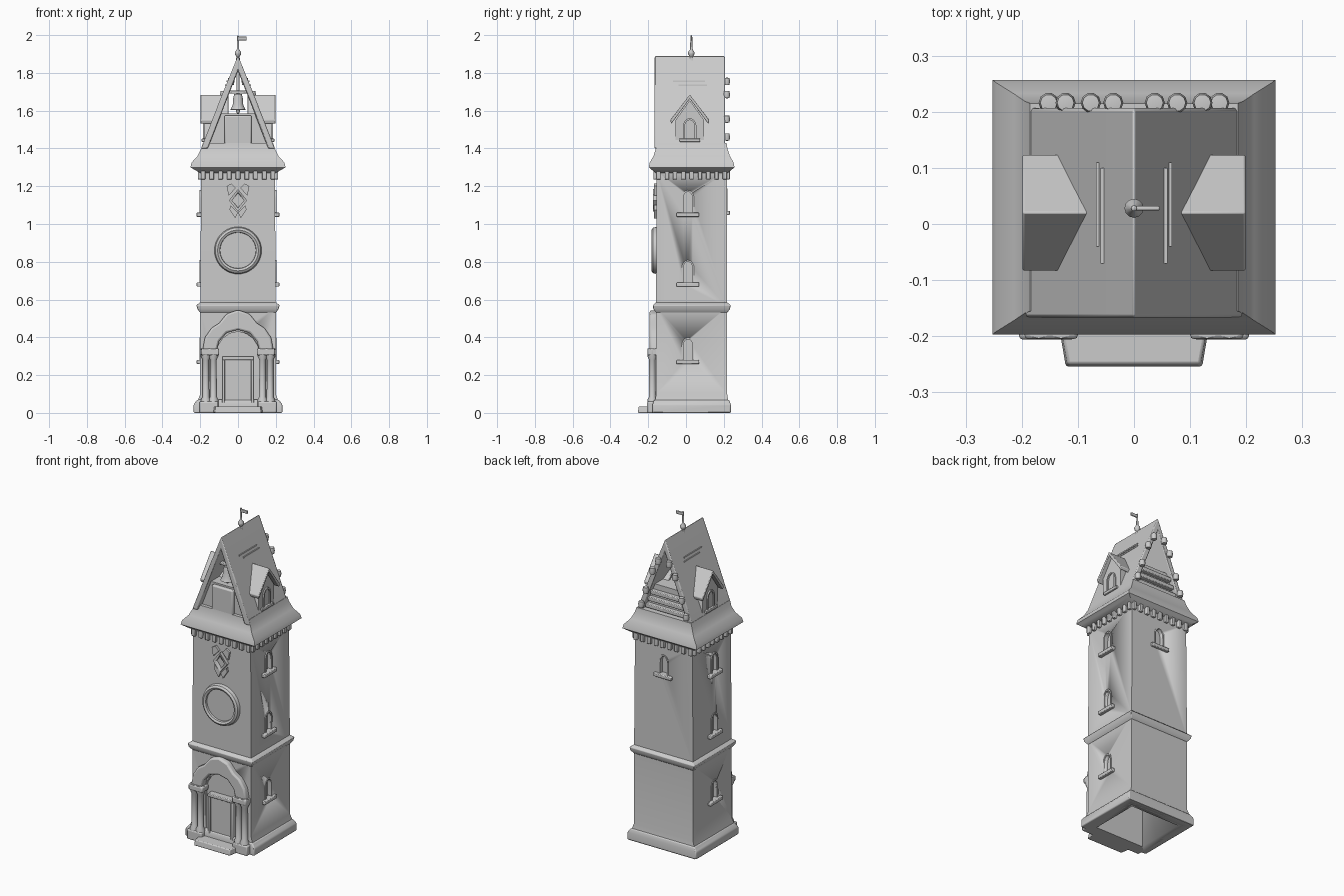
import bpy, bmesh, math
from mathutils import Vector

cube = bpy.data.objects.get("Cube")
if cube:
    bpy.data.objects.remove(cube)

stone = bpy.data.materials.new("pale_grey_stone")
stone.use_nodes = True
GREY = (0.6, 0.6, 0.6, 1)
stone.diffuse_color = GREY
stone.node_tree.nodes["Principled BSDF"].inputs["Base Color"].default_value = GREY

MID = 0.03                       # depth of the tower's centre line
FRONT, BACK = -0.16, 0.215       # wall planes


def finish(name, bm, bevel=0, smooth=True):
    bmesh.ops.recalc_face_normals(bm, faces=bm.faces)
    mesh = bpy.data.meshes.new(name)
    bm.to_mesh(mesh)
    bm.free()
    ob = bpy.data.objects.new(name, mesh)
    bpy.context.collection.objects.link(ob)
    mesh.materials.append(stone)
    if bevel:
        mod = ob.modifiers.new("soft_edges", "BEVEL")
        mod.width, mod.segments, mod.limit_method = bevel, 2, "ANGLE"
    activate(ob)
    if smooth:
        bpy.ops.object.shade_smooth_by_angle(angle=math.radians(40))
    return ob


def activate(ob):
    bpy.ops.object.select_all(action="DESELECT")
    ob.select_set(True)
    bpy.context.view_layer.objects.active = ob


def prism(name, profile, axis, a, b, bevel=0):
    """Extrude a (u, z) outline along x or y from a to b."""
    bm = bmesh.new()
    place = (lambda u, z, t: (t, u, z)) if axis == "x" else (lambda u, z, t: (u, t, z))
    ends = [[bm.verts.new(place(u, z, t)) for u, z in profile] for t in (a, b)]
    bm.faces.new(ends[0])
    bm.faces.new(ends[1][::-1])
    n = len(profile)
    for i in range(n):
        j = (i + 1) % n
        bm.faces.new((ends[0][i], ends[0][j], ends[1][j], ends[1][i]))
    return finish(name, bm, bevel)


def box(name, x, y, z, bevel=0):
    return prism(name, [(x[0], z[0]), (x[1], z[0]), (x[1], z[1]), (x[0], z[1])], "y", *y, bevel)


def stack(name, rings, bevel=0):
    """Rectangular rings (z, half width, half depth) joined bottom to top."""
    bm = bmesh.new()
    loops = [[bm.verts.new((sx * w, MID + sy * d, z)) for sx, sy in
              ((-1, -1), (1, -1), (1, 1), (-1, 1))] for z, w, d in rings]
    bm.faces.new(loops[0])
    bm.faces.new(loops[-1])
    for lo, hi in zip(loops, loops[1:]):
        for i in range(4):
            j = (i + 1) % 4
            bm.faces.new((lo[i], lo[j], hi[j], hi[i]))
    return finish(name, bm, bevel)


def lathe(name, profile, centre, axis="Z", steps=20, closed=False):
    """Spin (radius, height) points about an upright or front-facing axis."""
    bm = bmesh.new()
    pts = [Vector((r, 0, h)) if axis == "Z" else Vector((r, h, 0)) for r, h in profile]
    verts = [bm.verts.new(p) for p in pts]
    edges = [bm.edges.new(e) for e in zip(verts, verts[1:])]
    if closed:
        edges.append(bm.edges.new((verts[-1], verts[0])))
    bmesh.ops.spin(bm, geom=verts + edges, cent=(0, 0, 0), angle=math.tau, steps=steps,
                   axis=(0, 0, 1) if axis == "Z" else (0, 1, 0))
    bmesh.ops.remove_doubles(bm, verts=bm.verts, dist=0.0005)
    bmesh.ops.translate(bm, verts=bm.verts, vec=centre)
    return finish(name, bm)


def arch(u, z, half, height, peak=1.3):
    """Pointed-arch outline standing at z, centred on u."""
    spring = z + height - half * peak
    top = [(u + half * math.cos(math.pi * i / 8), spring + half * peak * math.sin(math.pi * i / 8))
           for i in range(9)]
    return [(u - half, z), (u + half, z)] + top


def arch_band(u, z, half, height, width):
    """Open frame outline around an arch."""
    outer = arch(u, z, half + width, height + width)[2:]
    inner = arch(u, z, half, height)[2:]
    return ([(u + half + width, z)] + outer + [(u - half - width, z), (u - half, z)]
            + inner[::-1] + [(u + half, z)])


def cut(target, cutter):
    mod = target.modifiers.new("cut", "BOOLEAN")
    mod.operation, mod.solver, mod.object = "DIFFERENCE", "EXACT", cutter
    activate(target)
    bpy.ops.object.modifier_apply(modifier=mod.name)
    bpy.data.objects.remove(cutter)


# Tower shaft, hollow from below
shaft = stack("tower_shaft", [(0, .225, .205), (.06, .215, .195), (.1, .2, .188),
                              (.56, .2, .188), (1.28, .195, .186)])
cut(shaft, box("cavity", (-.165, .165), (FRONT + .035, BACK - .035), (-.1, 1.2)))

# Plinth frame, string course and corbel band
plinth = stack("plinth", [(0, .235, .207), (.045, .235, .207), (.07, .215, .198)], .006)
cut(plinth, box("plinth_hole", (-.18, .18), (FRONT + .02, BACK - .02), (-.1, .2)))
course = stack("string_course", [(.53, .2, .188), (.55, .215, .203), (.57, .22, .206),
                                 (.585, .2, .188)], .003)
cut(course, box("course_hole", (-.18, .18), (FRONT + .02, BACK - .02), (.5, .7)))

# Niche windows with sills: three each side, one at the back
for side, tag in ((1, "left"), (-1, "right")):
    for z in (.27, .68, 1.05):
        cut(shaft, prism("niche", arch(.01, z, .024, .12), "x", side * .178, side * .3))
        prism(f"{tag}_window_frame", arch_band(.01, z, .024, .12, .009), "x", side * .185, side * .203)
        box(f"{tag}_window_sill", sorted((side * .18, side * .219)), (-.05, .07), (z - .012, z + .01), .004)
cut(shaft, prism("niche", arch(0, 1.06, .024, .12, 2), "y", BACK - .02, BACK + .1))
prism("back_window_frame", arch_band(0, 1.06, .024, .12, .009), "y", BACK - .02, BACK + .004)
box("back_window_sill", (-.06, .06), (BACK - .03, BACK + .018), (1.048, 1.07), .004)

# Dentils beneath the eaves
for i in range(9):
    t = (i - 4) / 4
    for s in (-1, 1):
        x, y = t * .185, MID + t * .175
        box("gable_side_dentil", (x - .012, x + .012),
            sorted((MID + s * .18, MID + s * .202)), (1.235, 1.29), .004)
        box("eave_side_dentil", sorted((s * .18, s * .213)), (y - .011, y + .011), (1.235, 1.29), .004)

# Portal: recess, door, columns, arch and step
cut(shaft, prism("portal_recess", arch(0, .02, .115, .41, 1.1), "y", FRONT - .1, FRONT + .022))
box("door", (-.07, .07), (FRONT - .005, FRONT + .03), (.02, .28), .004)
box("door_lintel", (-.085, .085), (FRONT - .016, FRONT + .03), (.28, .3), .004)
prism("portal_arch", [(.19, .32), (.175, .4), (.14, .45), (.1, .475), (.06, .525), (0, .545),
                      (-.06, .525), (-.1, .475), (-.14, .45), (-.175, .4), (-.19, .32),
                      (-.115, .32), (-.1, .38), (-.06, .425), (0, .44), (.06, .425),
                      (.1, .38), (.115, .32)], "y", -.192, -.14, .01)
for s in (-1, 1):
    box("door_jamb", sorted((s * .07, s * .085)), (FRONT - .014, FRONT + .03), (.02, .285), .004)
    for x in (.13, .17):
        lathe("portal_column", [(0, .02), (.026, .02), (.026, .07), (.018, .085), (.017, .28),
                                (.026, .3), (.026, .34), (0, .34)], (s * x, -.178, 0), steps=12)
    box("portal_capital", sorted((s * .1, s * .195)), (-.205, -.14), (.305, .34), .007)
    box("portal_base", sorted((s * .105, s * .205)), (-.206, -.14), (0, .06), .007)
step = bmesh.new()
ground = [step.verts.new((x, y, 0)) for x, y in ((-.14, -.15), (.14, -.15), (.122, -.255), (-.122, -.255))]
treads = [step.verts.new((v.co.x * .97, v.co.y + (.005 if v.co.y < -.2 else 0), .035)) for v in ground]
step.faces.new(ground)
step.faces.new(treads)
for i in range(4):
    j = (i + 1) % 4
    step.faces.new((ground[i], ground[j], treads[j], treads[i]))
finish("door_step", step, .005)

# Round dial and rim
dial_y = FRONT - .003
lathe("dial_rim", [(.093, .01), (.096, -.014), (.108, -.02), (.12, -.012), (.126, .01)],
      (0, dial_y, .86), "Y", 40, True)
lathe("dial_face", [(0, -.002), (.095, -.002), (.095, .01)], (0, dial_y, .86), "Y", 40)

# Diamond ornament with brackets
lozenge = [(0, 1.065), (.048, 1.125), (0, 1.185), (-.048, 1.125)]
diamond = prism("diamond_frame", lozenge, "y", FRONT - .016, FRONT + .02)
cut(diamond, prism("diamond_hole", [(u * .65, 1.125 + (z - 1.125) * .65) for u, z in lozenge],
                   "y", FRONT - .05, FRONT + .001))
for s in (-1, 1):
    prism("diamond_bracket", [(s * .012, 1.19), (s * .05, 1.15), (s * .06, 1.2), (s * .035, 1.215)],
          "y", FRONT - .01, FRONT + .01)
    prism("diamond_foot", [(0, 1.06), (s * .04, 1.1), (s * .045, 1.075), (s * .015, 1.03)],
          "y", FRONT - .01, FRONT + .01)

# Flared eaves and steep roof open at both gables
stack("flared_eaves", [(1.27, .2, .19), (1.29, .235, .215), (1.3, .252, .227), (1.325, .246, .222),
                       (1.36, .214, .202), (1.4, .195, .189), (1.43, .185, .185)])
prism("steep_roof", [(.195, 1.4), (.1, 1.645), (0, 1.892), (-.1, 1.645), (-.195, 1.4), (-.16, 1.4),
                     (0, 1.81), (.16, 1.4)], "y", -.167, .207, .006)
prism("belfry_floor", [(-.17, 1.4), (.17, 1.4), (.1, 1.585), (-.1, 1.585)], "y", -.135, .175)
box("front_gable_panel", (-.072, .072), (-.155, -.12), (1.41, 1.575), .008)
for z in (1.45, 1.495, 1.54):
    w = (1.81 - z) * .38
    box("back_gable_slat", (-w, w), (.16, .2), (z - .012, z + .012), .004)
for s in (-1, 1):
    for x, z in ((.045, 1.755), (.085, 1.685), (.13, 1.555), (.16, 1.46)):
        lathe("gable_knob", [(0, -.02), (.015, -.018), (.018, 0), (.015, .018), (0, .02)],
              (s * (x - .008), .216, z), steps=10)
    # Raised roof ribs
    for z, a, b in ((1.755, -.07, .1), (1.735, -.04, .11)):
        x = (1.892 - z) * .4
        box("roof_rib", sorted((s * (x - .01), s * (x + .005))), (a, b), (z - .004, z + .004))

# Side dormers
for s in (-1, 1):
    prism("dormer_wall", [(-.055, 1.41), (.095, 1.41), (.095, 1.55), (.02, 1.655), (-.055, 1.55)],
          "x", s * .06, s * .178)
    prism("dormer_roof", [(-.078, 1.53), (.02, 1.663), (.118, 1.53), (.124, 1.55), (.02, 1.685),
                          (-.084, 1.55)], "x", s * .05, s * .199, .004)
    prism("dormer_window_frame", arch_band(.02, 1.45, .026, .1, .01), "x", s * .17, s * .186)
    box("dormer_sill", sorted((s * .17, s * .192)), (-.035, .075), (1.435, 1.452), .003)

# Bell on its hanger
BELL = (0, -.1, 0)
lathe("bell", [(0, 1.69), (.02, 1.688), (.026, 1.665), (.028, 1.63), (.04, 1.605), (.034, 1.603),
               (.02, 1.62), (0, 1.625)], BELL)
lathe("bell_clapper", [(0, 1.64), (.006, 1.638), (.011, 1.595), (0, 1.578)], BELL, steps=10)
lathe("bell_hanger", [(0, 1.82), (.008, 1.82), (.008, 1.69), (0, 1.685)], BELL, steps=10)
box("bell_beam", (-.045, .045), (-.112, -.088), (1.69, 1.706), .004)

# Weathervane
lathe("vane_pole", [(0, 1.86), (.012, 1.865), (.008, 1.885), (.017, 1.9), (.017, 1.91), (.006, 1.925),
                    (.005, 1.995), (0, 2)], (0, MID - .002, 0), steps=12)
box("vane_flag", (0, .046), (MID - .006, MID + .002), (1.972, 1.992), .003)
